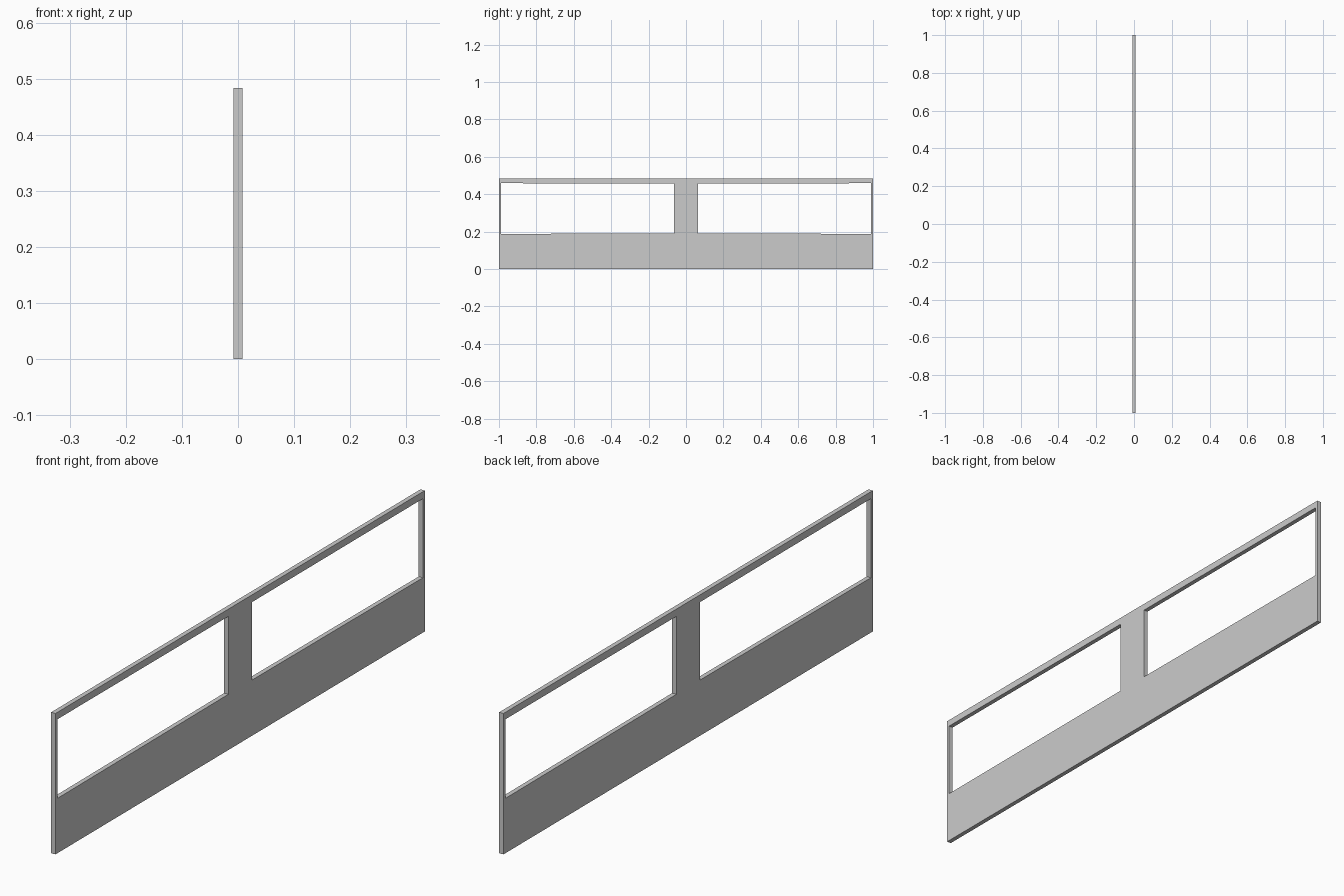
import bpy
import bmesh

if "Cube" in bpy.data.objects:
    bpy.data.objects.remove(bpy.data.objects["Cube"])

HEIGHT = 0.483
THICKNESS = 0.016

# Half of the panel as a ring of quads around its window opening (y, z)
outer = [(0, 0), (1, 0), (1, HEIGHT), (0, HEIGHT)]
opening = [(0.064, 0.191), (0.99, 0.188), (0.99, 0.459), (0.064, 0.458)]

bm = bmesh.new()
rim = [bm.verts.new((0, y, z)) for y, z in outer]
hole = [bm.verts.new((0, y, z)) for y, z in opening]
for i in range(4):
    j = (i + 1) % 4
    bm.faces.new((rim[i], rim[j], hole[j], hole[i]))

mesh = bpy.data.meshes.new("window_panel")
bm.to_mesh(mesh)
bm.free()
panel = bpy.data.objects.new("window_panel", mesh)
bpy.context.collection.objects.link(panel)

# Second half with the shared centre post
mirror = panel.modifiers.new("mirror", 'MIRROR')
mirror.use_axis = (False, True, False)
mirror.use_clip = True

# Panel thickness, centred on x = 0
solid = panel.modifiers.new("thickness", 'SOLIDIFY')
solid.thickness = THICKNESS
solid.offset = 0
